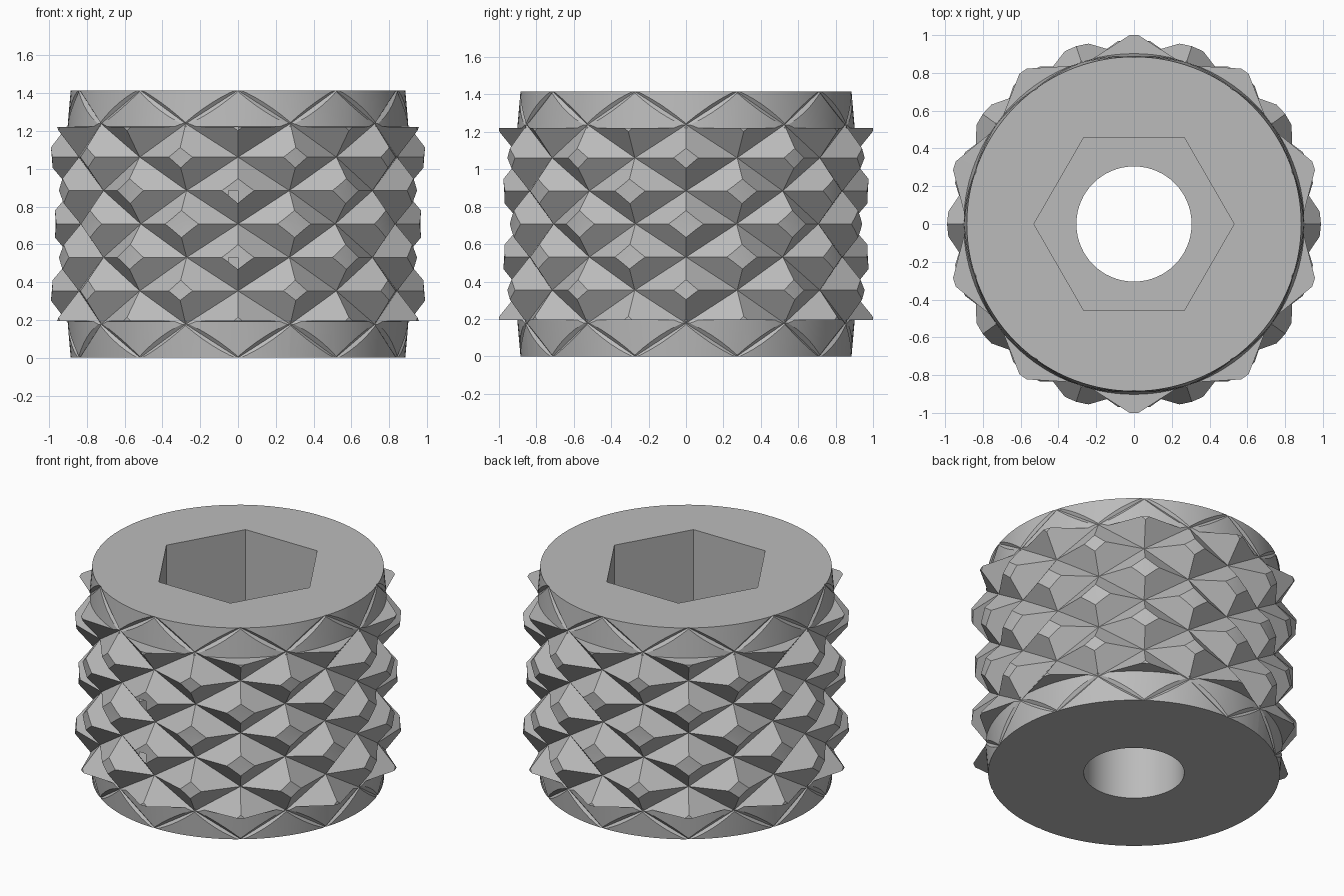
import bpy, bmesh
from math import sin, cos, radians, pi

cube = bpy.data.objects.get("Cube")
if cube:
    bpy.data.objects.remove(cube, do_unlink=True)

H = 1.415          # overall height
COLS = 20          # lattice columns around
STEP = H / 8       # lattice row height

steel = bpy.data.materials.new("plain_grey")
steel.use_nodes = True
GREY = (0.5, 0.5, 0.5, 1)
steel.diffuse_color = GREY
steel.node_tree.nodes["Principled BSDF"].inputs["Base Color"].default_value = GREY


def make_object(name, bm):
    bmesh.ops.recalc_face_normals(bm, faces=bm.faces)
    mesh = bpy.data.meshes.new(name)
    bm.to_mesh(mesh)
    bm.free()
    mesh.materials.append(steel)
    ob = bpy.data.objects.new(name, mesh)
    bpy.context.collection.objects.link(ob)
    return ob


def revolve(name, profile, sides, turn=0):
    """Closed solid turned from an (r, z) profile, capped at both ends."""
    bm = bmesh.new()
    rings = [[bm.verts.new((r * cos(turn + 2 * pi * i / sides),
                            r * sin(turn + 2 * pi * i / sides), z))
              for i in range(sides)] for r, z in profile]
    for a, b in zip(rings, rings[1:]):
        for i in range(sides):
            n = (i + 1) % sides
            bm.faces.new((a[i], a[n], b[n], b[i]))
    bm.faces.new(rings[0])
    bm.faces.new(rings[-1])
    return make_object(name, bm)


def knurl_lattice():
    """Staggered pyramids: tips and groove crossings alternate on a grid."""
    groove = [0.875, 0.88, 0.885, 0.895, 0.88, 0.87]   # by rows from mid height
    bm = bmesh.new()
    rows = range(-1, 10)
    grid = []
    for k in rows:
        ring = []
        for j in range(COLS):
            r = 1.028 if (j + k) % 2 == 0 else groove[abs(k - 4)]
            t = radians(j * 360 / COLS)
            ring.append(bm.verts.new((r * cos(t), r * sin(t), k * STEP)))
        grid.append(ring)
    for k, (low, high) in zip(rows, zip(grid, grid[1:])):
        for j in range(COLS):
            n = (j + 1) % COLS
            a, b, c, d = low[j], low[n], high[n], high[j]
            # split each cell along its groove
            if (j + k) % 2:
                faces = (a, b, c), (a, c, d)
            else:
                faces = (a, b, d), (b, c, d)
            for f in faces:
                bm.faces.new(f)
    bm.faces.new(grid[0])
    bm.faces.new(grid[-1])
    return make_object("knurled_sleeve", bm)


def boolean(target, tool, operation):
    mod = target.modifiers.new(operation.title(), 'BOOLEAN')
    mod.operation = operation
    mod.solver = 'EXACT'
    mod.object = tool
    bpy.context.view_layer.objects.active = target
    bpy.ops.object.modifier_apply(modifier=mod.name)
    bpy.data.objects.remove(tool, do_unlink=True)


sleeve = knurl_lattice()

# turned envelope: flared end bands, ledges and a slightly waisted middle
half = [(0.885, 0), (0.902, 0.193), (1.0, 0.1931), (0.985, 0.354), (0.972, 0.53)]
profile = half + [(0.965, H / 2)] + [(r, H - z) for r, z in reversed(half)]
boolean(sleeve, revolve("envelope", profile, 120), 'INTERSECT')

# round through hole and hexagonal socket
boolean(sleeve, revolve("bore", [(0.305, -0.2), (0.305, H + 0.2)], 64), 'DIFFERENCE')
boolean(sleeve, revolve("hex_socket", [(0.53, 0.7), (0.53, H + 0.2)], 6), 'DIFFERENCE')

bpy.ops.object.select_all(action='DESELECT')
sleeve.select_set(True)
bpy.context.view_layer.objects.active = sleeve
bpy.ops.object.shade_smooth_by_angle(angle=radians(14))
